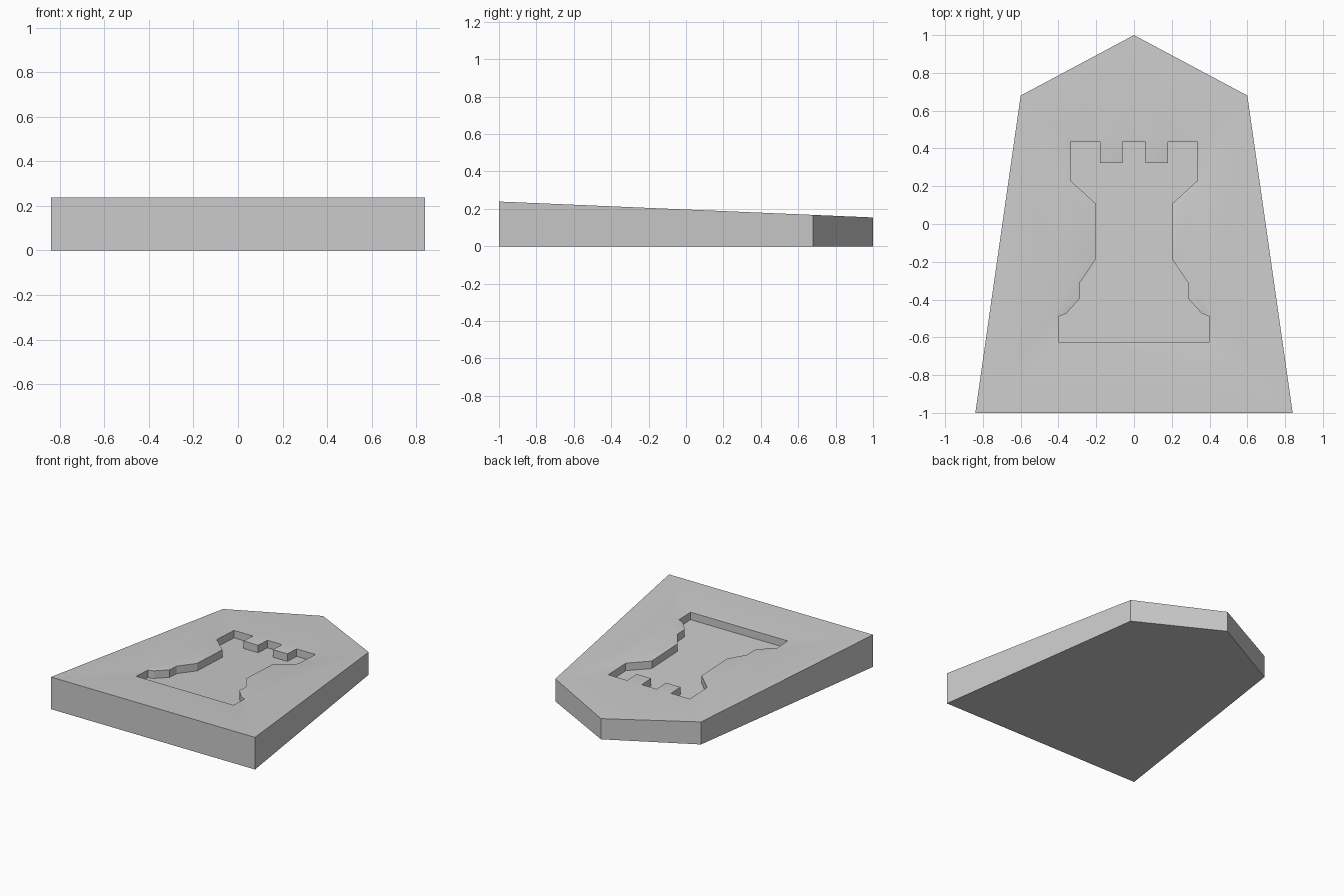
import bpy, bmesh
from mathutils import Vector

if "Cube" in bpy.data.objects:
    bpy.data.objects.remove(bpy.data.objects["Cube"])


def top_z(y):
    return 0.1965 - 0.0425 * y


# Tile outline, counter-clockwise
tile = [(-0.84, -1), (0.84, -1), (0.6, 0.68), (0, 1), (-0.6, 0.68)]

# Right half of the castle outline, bottom to top, then mirrored
half = [(0.4, -0.625), (0.4, -0.49), (0.36, -0.475), (0.287, -0.395), (0.287, -0.312),
        (0.205, -0.19), (0.205, 0.11), (0.336, 0.23), (0.336, 0.433), (0.18, 0.433),
        (0.18, 0.323), (0.06, 0.323), (0.06, 0.433)]
castle = half + [(-x, y) for x, y in reversed(half)]


def offset(points, d):
    """Mitred outward offset of a counter-clockwise polygon."""
    out = []
    for i, p in enumerate(points):
        a, b, c = Vector(points[i - 1]), Vector(p), Vector(points[(i + 1) % len(points)])
        u, v = (b - a).normalized(), (c - b).normalized()
        n1, n2 = Vector((u.y, -u.x)), Vector((v.y, -v.x))
        q = b + (n1 + n2) * d / (1 + n1.dot(n2))
        out.append((q.x, q.y))
    return out


bm = bmesh.new()


def loop(points, z):
    return [bm.verts.new((x, y, z(y))) for x, y in points]


def bridge(low, high):
    for i in range(len(low)):
        j = (i + 1) % len(low)
        bm.faces.new((low[i], low[j], high[j], high[i]))


def edges_of(vs):
    return [bm.edges.get((vs[i - 1], vs[i])) for i in range(len(vs))]


# Base and outer sides
base = loop(tile, lambda y: 0)
rim = loop(tile, top_z)
bm.faces.new(base[::-1])
bridge(base, rim)

# Recess: softened lip, walls and floor
lip = loop(offset(castle, 0.018), top_z)
edge = loop(castle, lambda y: top_z(y) - 0.004)
floor = loop(castle, lambda y: top_z(y) - 0.06)
bridge(lip, edge)
bridge(edge, floor)
bm.faces.new(floor)

# Sloping top around the recess
bmesh.ops.triangle_fill(bm, edges=edges_of(rim) + edges_of(lip),
                        use_beauty=True, normal=(0, 0, 1))
bmesh.ops.recalc_face_normals(bm, faces=bm.faces)

mesh = bpy.data.meshes.new("castle_tile")
bm.to_mesh(mesh)
bm.free()
obj = bpy.data.objects.new("castle_tile", mesh)
bpy.context.collection.objects.link(obj)
bpy.context.view_layer.objects.active = obj
obj.select_set(True)
bpy.ops.object.shade_smooth_by_angle(angle=0.4)
